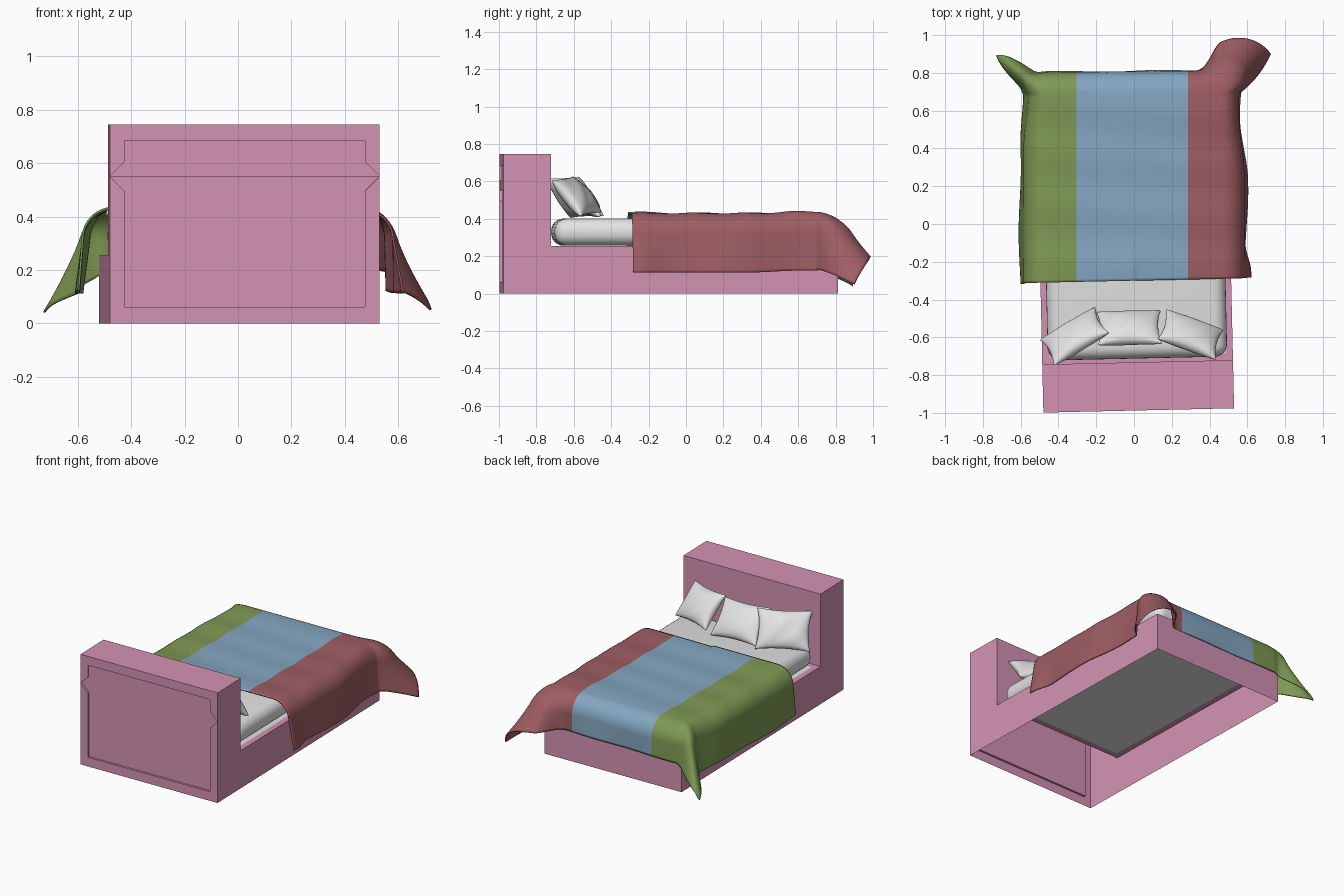
import bpy, bmesh, math
from mathutils import Matrix, Vector

if "Cube" in bpy.data.objects:
    bpy.data.objects.remove(bpy.data.objects["Cube"])


def material(name, col):
    m = bpy.data.materials.new(name)
    m.diffuse_color = (*col, 1)
    m.use_nodes = True
    m.node_tree.nodes["Principled BSDF"].inputs["Base Color"].default_value = m.diffuse_color
    return m


PINK = material("pink_wood", (0.66, 0.29, 0.45))
WHITE = material("white_linen", (0.77, 0.77, 0.77))
GREEN = material("green_cloth", (0.21, 0.32, 0.09))
BLUE = material("blue_cloth", (0.23, 0.38, 0.53))
RED = material("red_cloth", (0.34, 0.11, 0.125))

# The bed is turned slightly; its local origin is the middle of the back
BED = Matrix.Translation((0.025, -0.987, 0)) @ Matrix.Rotation(math.radians(1.3), 4, 'Z')


def finish(bm, name, mats, matrix=None, smooth=False):
    me = bpy.data.meshes.new(name)
    bm.to_mesh(me)
    bm.free()
    ob = bpy.data.objects.new(name, me)
    bpy.context.collection.objects.link(ob)
    for m in mats:
        me.materials.append(m)
    if matrix:
        ob.matrix_world = matrix
    if smooth:
        for p in me.polygons:
            p.use_smooth = True
    return ob


# Bed frame: an open-bottomed shell
W, H, L, B, T = 0.505, 0.255, 1.79, 0.255, 0.745
bm = bmesh.new()


def face(*pts):
    return bm.faces.new([bm.verts.new(p) for p in pts])


for s in (-1, 1):
    face((s*W, 0, 0), (s*W, H, 0), (s*W, H, B), (s*W, H, T), (s*W, 0, T))
    face((s*W, H, 0), (s*W, L, 0), (s*W, L, B), (s*W, H, B))
    face((s*W, H, B), (s*W, L, B), (s*(W-.04), L-.04, B), (s*(W-.04), H+.04, B))
face((-W, 0, T), (W, 0, T), (W, H, T), (-W, H, T))
face((-W, H, B), (-W, H, T), (W, H, T), (W, H, B))
face((-W, L, 0), (-W, L, B), (W, L, B), (W, L, 0))
for y, yi in ((H, H+.04), (L, L-.04)):
    face((-W, y, B), (W, y, B), (W-.04, yi, B), (-W+.04, yi, B))

# Back of the headboard: two recessed panels meeting at a stepped seam
SEAM, M = 0.55, 0.055
for far, edge, depth in ((T, T-.06, 0.008), (0, 0.062, 0.014)):
    k = SEAM + math.copysign(M, far - SEAM)
    outer = [(-W, SEAM), (-W, far), (W, far), (W, SEAM)]
    rim = [(-W, SEAM), (-W+M, k), (-W+M, edge), (W-M, edge), (W-M, k), (W, SEAM)]
    P = lambda q, d=0: (q[0], d, q[1])
    face(P(outer[0]), P(outer[1]), P(rim[2]), P(rim[1]))
    face(P(outer[1]), P(outer[2]), P(rim[3]), P(rim[2]))
    face(P(outer[2]), P(outer[3]), P(rim[4]), P(rim[3]))
    face(*[P(q, depth) for q in rim])
    for a, b in zip(rim, rim[1:]):
        face(P(a), P(b), P(b, depth), P(a, depth))
face((-W, .008, SEAM), (W, .008, SEAM), (W, .014, SEAM), (-W, .014, SEAM))
bmesh.ops.remove_doubles(bm, verts=bm.verts, dist=1e-4)
bmesh.ops.recalc_face_normals(bm, faces=bm.faces)
finish(bm, "bed_frame", [PINK], BED)

# Mattress: rounded box on a flat base sheet
bm = bmesh.new()
bmesh.ops.create_cube(bm, size=1)
bmesh.ops.scale(bm, vec=(0.95, 1.49, 0.145), verts=bm.verts)
bmesh.ops.translate(bm, vec=(0, 1.02, 0.3285), verts=bm.verts)
bmesh.ops.bevel(bm, geom=bm.edges[:], offset=0.066, segments=6, profile=0.5, affect='EDGES')
finish(bm, "mattress", [WHITE], BED, True)
bm = bmesh.new()
face(*[(x*0.466, y, 0.2555) for x, y in ((-1, .294), (-1, 1.751), (1, 1.751), (1, .294))])
finish(bm, "mattress_base", [WHITE], BED)


# Pillows: inflated squares with pinched corners, leaning on the headboard
def pillow(name, loc, yaw, roll, w, h, lean):
    bm = bmesh.new()
    n = 20
    for side in (-1, 1):
        g = []
        for j in range(n + 1):
            row = []
            for i in range(n + 1):
                u, v = math.sin(math.pi*(i/n-.5)), math.sin(math.pi*(j/n-.5))
                x = u * w/2 * (1 - 0.10*(1 - v*v))
                z = v * h/2 * (1 - 0.10*(1 - u*u))
                t = 0.055 * (max(0, (1-u*u)*(1-v*v)))**0.42
                t += 0.004 * math.sin(6*u + 4*v) * (1-u*u)*(1-v*v)
                row.append(bm.verts.new((x, side*t, z)))
            g.append(row)
        for j in range(n):
            for i in range(n):
                bm.faces.new((g[j][i], g[j][i+1], g[j+1][i+1], g[j+1][i]))
    bmesh.ops.remove_doubles(bm, verts=bm.verts, dist=1e-4)
    bmesh.ops.recalc_face_normals(bm, faces=bm.faces)
    rot = [Matrix.Rotation(math.radians(a), 4, ax) for a, ax in ((yaw, 'Z'), (lean, 'X'), (roll, 'Y'))]
    finish(bm, name, [WHITE], Matrix.Translation(loc) @ rot[0] @ rot[1] @ rot[2], True)


pillow("pillow_left", (-0.315, -0.595, 0.515), 32, -2, 0.34, 0.26, 36)
pillow("pillow_middle", (-0.025, -0.55, 0.51), 0, 2, 0.34, 0.26, 42)
pillow("pillow_right", (0.30, -0.585, 0.52), -23, 5, 0.325, 0.25, 40)

# Blanket: a flat sheet folded over the mattress edges, with flared foot corners
A, R, D_SIDE, D_FOOT, HEAD = 0.465, 0.12, 0.385, 0.305, -0.30
ARC = R * math.pi / 2


def smoothstep(t):
    t = min(1, max(0, t))
    return t*t*(3 - 2*t)


def drape(p, t):
    right = p > 0
    ay = 0.688 + 0.01 * max(-A, min(A, p))
    head = HEAD + 0.01 * p / A
    q = head + t * (ay + D_FOOT - head)
    dp, dq = max(0, abs(p) - A), max(0, q - ay)
    r, th = math.hypot(dp, dq), math.atan2(dq, dp)
    x, y = max(-A, min(A, p)), min(q, ay)
    # gentle waves on top, rising a little toward the foot
    wave = 0.003*math.sin(23*y + 1.5*x)
    z = 0.43 + wave + 0.010*smoothstep((y-.35)/.25)*(x+A)
    if not right:
        z += 0.008 * smoothstep((-0.1 - y)/.2)
    if r == 0:
        return Vector((x, y, z))
    z -= wave * min(1, r/ARC)
    # how far the hanging part swings outward
    if right:
        side = 0.012 + 0.008*math.sin(9*y) + 0.03*smoothstep((-.1 - y)/.15)
        tight = 0.25*smoothstep((y - .25)/.35)
        lobe = 0.2*smoothstep((x - .3)/.165)**2
    else:
        side = 0.02 + 0.006*math.sin(9*y + 2)
        tight = 0.2*smoothstep((y - .4)/.28)
        lobe = 0
    foot = 0.005 + 0.006*math.sin(12*x)
    c, s = math.cos(th), math.sin(th)
    s2 = max(0, math.sin(2*th))
    lobe *= s*s
    if right:
        lobe += 0.085 * s2 * s
    else:
        lobe += 0.125 * s2 * math.exp(-((th - 0.70)/0.30)**2)
    if r < ARC:
        out, drop = R*math.sin(r/R), R*(1 - math.cos(r/R))
        out *= 1 - tight*c*c*(1 - s2)
    else:
        k = (r - ARC) / (D_SIDE - ARC)
        out = R*(1 - tight*c*c*(1 - s2)) + (side*c*c + foot*s*s)*k
        drop = R + (r - ARC)*(1 - 0.12*s2)
    # the corner folds swing out early, giving a straight slope
    out += lobe * (r/0.365)**1.5
    sgn = 1 if p > 0 else -1
    return Vector((x + sgn*out*c, y + out*s, z - drop))


bm = bmesh.new()
NP, NQ = 108, 90
HALF = A + D_SIDE
ps = [-HALF + 2*HALF*i/NP for i in range(NP + 1)]
# move the nearest columns onto the colour seams
for seam in (-0.305, 0.285):
    ps[min(range(NP + 1), key=lambda i: abs(ps[i] - seam))] = seam
grid = [[bm.verts.new(drape(p, j/NQ)) for p in ps] for j in range(NQ + 1)]
for j in range(NQ):
    for i in range(NP):
        f = bm.faces.new((grid[j][i], grid[j][i+1], grid[j+1][i+1], grid[j+1][i]))
        mid = (ps[i] + ps[i+1]) / 2
        f.material_index = 0 if mid < -0.305 else 1 if mid < 0.285 else 2
blanket = finish(bm, "blanket", [GREEN, BLUE, RED], None, True)
sol = blanket.modifiers.new("thickness", 'SOLIDIFY')
sol.thickness = 0.008
sol.offset = -1
